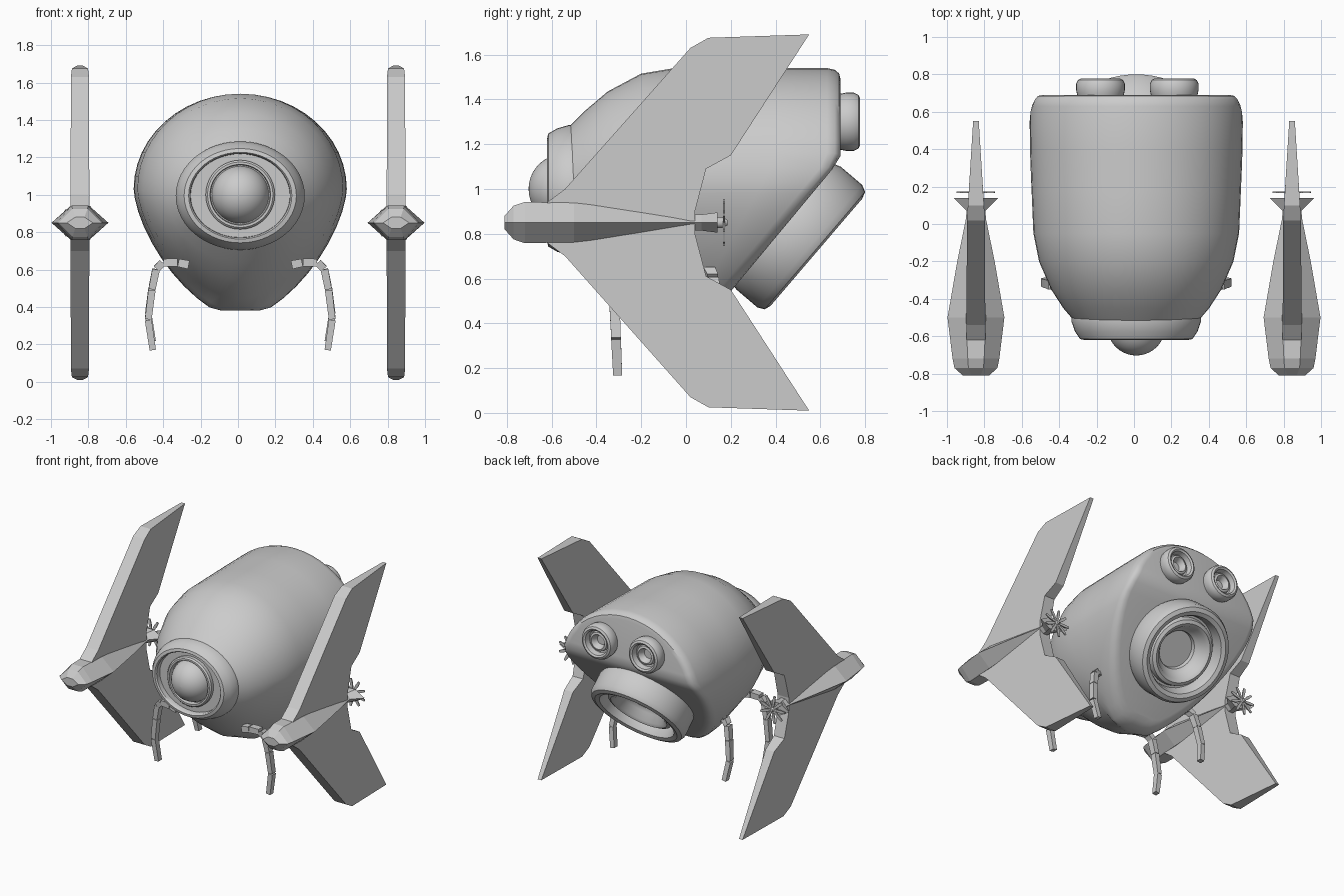
import bpy, bmesh, math
from mathutils import Vector

if "Cube" in bpy.data.objects:
    bpy.data.objects.remove(bpy.data.objects["Cube"])

CX = 0.012          # the hull sits slightly off the wing centre line
WX = 0.845          # wing / nacelle distance from centre
WZ = 0.85           # nacelle height


def make(name, verts, faces, smooth=None):
    me = bpy.data.meshes.new(name)
    me.from_pydata([tuple(v) for v in verts], [], faces)
    bm = bmesh.new()
    bm.from_mesh(me)
    bmesh.ops.remove_doubles(bm, verts=bm.verts, dist=1e-5)
    bmesh.ops.recalc_face_normals(bm, faces=bm.faces)
    bm.to_mesh(me)
    bm.free()
    ob = bpy.data.objects.new(name, me)
    bpy.context.collection.objects.link(ob)
    if smooth:
        bpy.ops.object.select_all(action='DESELECT')
        ob.select_set(True)
        bpy.context.view_layer.objects.active = ob
        bpy.ops.object.shade_smooth_by_angle(angle=math.radians(smooth))
    return ob


def skin(rings, base=0, caps=True):
    """Verts and faces joining equal rings of points."""
    n = len(rings[0])
    verts = [p for r in rings for p in r]
    faces = []
    for i in range(len(rings) - 1):
        for j in range(n):
            k = (j + 1) % n
            faces.append([base + i * n + j, base + i * n + k,
                          base + (i + 1) * n + k, base + (i + 1) * n + j])
    if caps:
        faces.append([base + j for j in range(n)])
        faces.append([base + (len(rings) - 1) * n + j for j in range(n)])
    return verts, faces


def lathe(name, profile, origin, axis, n=40, su=1, sv=1):
    """Revolve (radius, distance) points about an axis lying in the yz plane."""
    o, a, u = Vector(origin), Vector(axis).normalized(), Vector((1, 0, 0))
    v = a.cross(u)
    rings = [[o + a * d + u * (r * su * math.cos(2 * math.pi * j / n))
              + v * (r * sv * math.sin(2 * math.pi * j / n)) for j in range(n)]
             for r, d in profile]
    return make(name, *skin(rings), smooth=35)


# Hull: pear-shaped sections, rear cut by a vertical and a slanted plane
N = 48


def section(hw, zc, up, down, e):
    pts = []
    for j in range(N):
        t = 2 * math.pi * j / N
        s, c = math.sin(t), math.cos(t)
        p = 1 if c >= 0 else 2 / e
        x = hw * math.copysign(abs(s) ** p, s)
        z = zc + (up * c if c >= 0 else -down * abs(c) ** p)
        pts.append((x, max(z, 0.38)))
    return pts


def rear_y(z):
    return min(0.69, 0.68 + 0.831 * (z - 1.12))


stations = [(-0.52, .33, .995, .285, .285, 2.0), (-0.45, .39, 1.0, .35, .36, 1.9),
            (-0.35, .455, 1.01, .425, .46, 1.8), (-0.2, .52, 1.02, .495, .58, 1.65),
            (-0.05, .55, 1.03, .51, .67, 1.55)]
rings = [[Vector((CX + x, y, z)) for x, z in section(*s)] for y, *s in stations]
for t in (0.33, 0.66):
    rings.append([Vector((CX + x, -0.05 + t * (rear_y(z) - 0.01), z))
                  for x, z in section(.55 + .025 * t, 1.03, .51, .70, 1.55)])
for scale, back in ((1, .06), (.985, .025), (.955, .006), (.91, 0)):
    ring = []
    for x, z in section(.57, 1.03, .51, .70, 1.55):
        z = 1.0 + (z - 1.0) * scale
        ring.append(Vector((CX + x * scale, rear_y(z) - back, z)))
    rings.append(ring)
verts, faces = skin(rings, caps=False)
faces.append(list(range(N)))
b = (len(rings) - 1) * N
faces.append([b, b + 1, b + N - 1])
for j in range(1, N // 2 - 1):
    faces.append([b + j, b + j + 1, b + N - j - 1, b + N - j])
faces.append([b + N // 2 - 1, b + N // 2, b + N // 2 + 1])
make("hull", verts, faces, smooth=35)

# Nose: oval housing, lens ring and dome
front = (0, -1, 0)
lathe("nose_housing", [(.97, .42), (1, .50), (1, .525), (.95, .575), (.87, .615), (.80, .62),
                       (.775, .61), (.77, .575), (.4, .575)],
      (CX, 0, .995), front, 48, .345, .29)
lathe("lens_ring", [(.185, .55), (.185, .60), (.175, .61), (.162, .61), (.158, .57)],
      (CX, 0, 1.0), front)
lathe("lens_dome", [(.155 * math.cos(a * math.pi / 20) + .0001, .155 * math.sin(a * math.pi / 20))
                    for a in range(11)], (CX, -.548, 1.0), front)

# Main thruster on the slanted rear face
lathe("main_thruster", [(.33, -.06), (.35, 0), (.36, .03), (.36, .155), (.345, .185), (.315, .195),
                        (.285, .185), (.272, .15), (.265, .10), (.25, .10), (.24, .14),
                        (.215, .15), (.19, .135), (.165, .08), (.14, .06), (.135, .03)],
      (CX, .435, .845), (0, .76, -.65), 48)

# Two small upper boosters
for i, x in enumerate((-.197, .197)):
    lathe(f"booster_{i}", [(.115, -.03), (.125, .0), (.13, .025), (.13, .06), (.12, .08), (.105, .088),
                           (.092, .08), (.085, .04), (.075, .035), (.07, .055), (.055, .06),
                           (.045, .045), (.035, .015)],
          (CX + .006 + x, .69, 1.30), (0, 1, 0), 32)


# Legs: tapered segments along a bent path
path = [(.28, .625), (.34, .637), (.42, .637), (.455, .60), (.477, .49), (.497, .33), (.472, .165)]


def leg(name, side, y0, y1, zs):
    pts = [Vector((CX + side * (x - .005), y0 + (y1 - y0) * (i / 6) ** 1.3, .63 + (z - .63) * zs))
           for i, (x, z) in enumerate(path)]
    verts, faces = [], []
    for i in range(6):
        p, q = pts[i], pts[i + 1]
        d = (q - p).normalized()
        nrm = d.cross(Vector((0, 1, 0))).normalized()
        ring = []
        for c, k in ((p, 1.0), (q - d * .004, .92)):
            th, w = .023 * k * (1 - .04 * i), .029 * k * (1 - .05 * i)
            ring.append([c + nrm * a * th + Vector((0, bb * w, 0))
                         for a, bb in ((-1, -1), (1, -1), (1, 1), (-1, 1))])
        v, f = skin(ring, len(verts))
        verts += v
        faces += f
    make(name, verts, faces)


for side, tag in ((-1, "left"), (1, "right")):
    leg("front_leg_" + tag, side, -.34, -.305, 1)
    leg("rear_leg_" + tag, side, .08, .18, .9)

# Wing outline (y, height above nacelle axis), mirrored below
half = [(-.62, .09), (-.54, .15), (.02, .78), (.10, .825), (.55, .84), (.20, .30), (.09, .24), (.04, .05)]
outline = half + [(y, -z) for y, z in reversed(half)]
nacelle = [(-.81, .07, .03), (-.77, .115, .075), (-.72, .125, .092), (-.50, .152, .088), (-.2, .10, .055),
           (.02, .055, .034), (.07, .05, .036), (.14, .12, .045)]

for side, tag in ((-1, "left"), (1, "right")):
    # wing: outline inset to a sharp bevelled rim, mirrored across its own plane
    bm = bmesh.new()
    f = bm.faces.new([bm.verts.new((0, y, z)) for y, z in outline])
    rim = set(bm.verts)
    bmesh.ops.inset_individual(bm, faces=[f], thickness=.035, use_even_offset=True)
    for v in bm.verts:
        if v not in rim:
            v.co.x = .05 - .035 * min(1, max(0, (v.co.y - .0) / .5))
    me = bpy.data.meshes.new("wing_" + tag)
    bmesh.ops.mirror(bm, geom=bm.verts[:] + bm.edges[:] + bm.faces[:], axis='X', merge_dist=1e-4)
    bmesh.ops.recalc_face_normals(bm, faces=bm.faces)
    bm.to_mesh(me)
    bm.free()
    wing = bpy.data.objects.new("wing_" + tag, me)
    wing.location = (side * WX, 0, WZ)
    bpy.context.collection.objects.link(wing)

    # nacelle: six-sided faceted pod
    rings = [[Vector((side * WX + a * w, y, WZ + c * h)) for a, c in
              ((1, 0), (.35, 1), (-.35, 1), (-1, 0), (-.35, -1), (.35, -1))] for y, w, h in nacelle]
    make("nacelle_" + tag, *skin(rings))

    # propeller: hub with nine thin blades
    lathe("propeller_hub_" + tag, [(.025, .13), (.025, .16), (.012, .185)], (side * WX, 0, WZ), (0, 1, 0), 12)
    verts, faces = [], []
    for i in range(9):
        a = math.pi + 2 * math.pi * i / 9
        r, t = Vector((math.cos(a), 0, math.sin(a))), Vector((-math.sin(a), 0, math.cos(a)))
        c = Vector((side * WX, .17, WZ))
        ring = [[c + r * d + t * w * p + Vector((0, .004 * q, 0))
                 for p, q in ((-1, -1), (1, -1), (1, 1), (-1, 1))]
                for d, w in ((.01, .006), (.07, .011), (.105, .007))]
        v, f = skin(ring, len(verts))
        verts += v
        faces += f
    make("propeller_" + tag, verts, faces)
